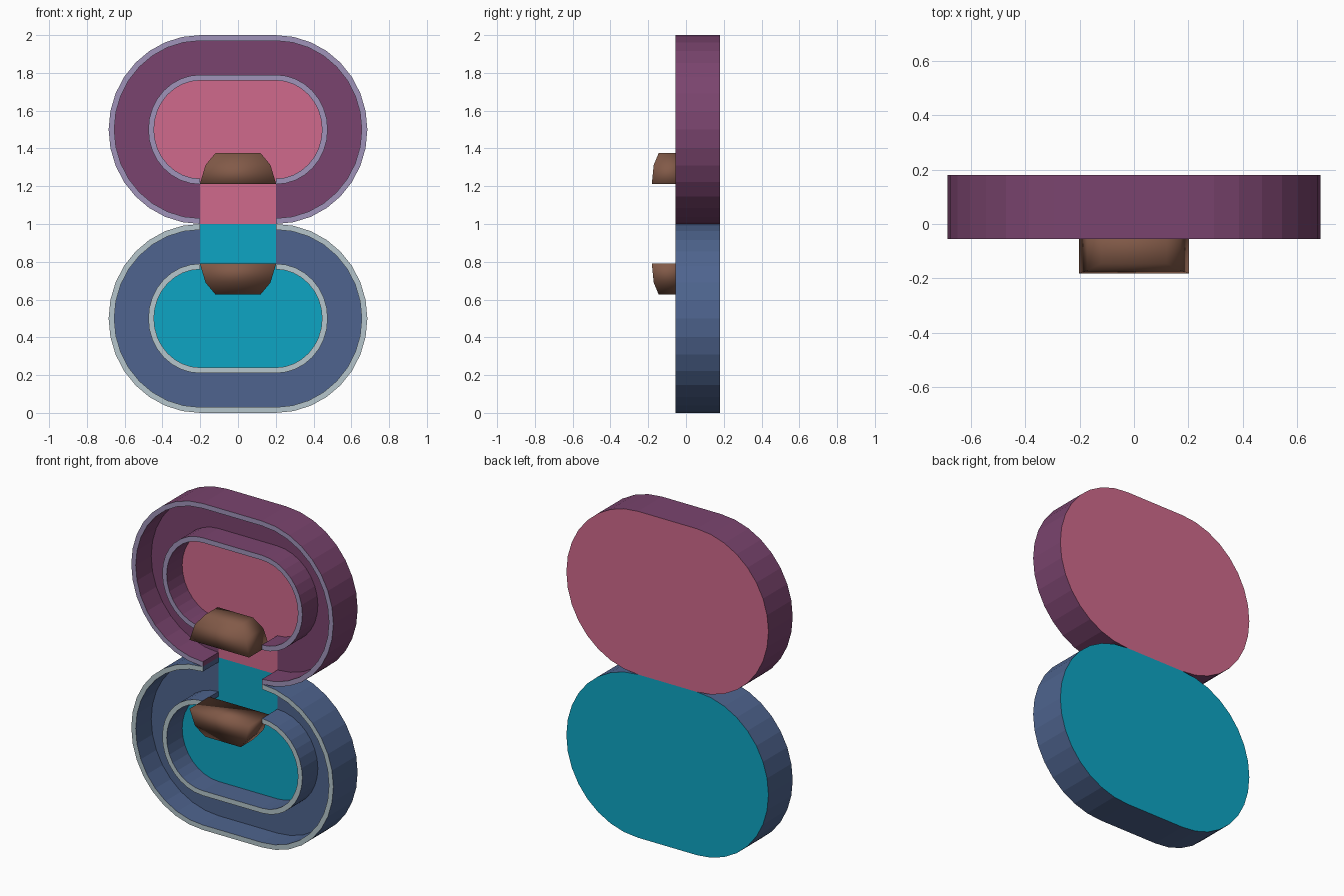
import bpy, bmesh, math

if "Cube" in bpy.data.objects:
    bpy.data.objects.remove(bpy.data.objects["Cube"])


def material(name, r, g, b):
    lin = [((c / 255 + 0.055) / 1.055) ** 2.4 if c > 10 else c / 255 / 12.92 for c in (r, g, b)]
    m = bpy.data.materials.new(name)
    m.diffuse_color = (*lin, 1)
    m.use_nodes = True
    m.node_tree.nodes["Principled BSDF"].inputs["Base Color"].default_value = m.diffuse_color
    return m


pink = material("pink", 208, 106, 140)
cyan = material("cyan", 13, 165, 196)
purple = material("purple", 122, 68, 110)
blue = material("slate_blue", 78, 100, 142)
lilac = material("lilac", 160, 148, 186)
grey = material("pale_grey", 182, 198, 204)
brown = material("brown", 130, 90, 72)

FRONT, FLOOR, BACK = -0.055, 0.095, 0.18
# end radii (x, z) of the four stadium outlines, outside to inside
RINGS = [(0.485, 0.5), (0.455, 0.47), (0.275, 0.29), (0.245, 0.26)]
# wall cross-section: (outline, y)
PROFILE = [(0, BACK), (0, FLOOR), (0, FRONT), (1, FRONT), (1, FLOOR),
           (2, FLOOR), (2, FRONT), (3, FRONT), (3, FLOOR)]
FLAT, WALL, RIM = 0, 1, 2


def finish(bm, name, mats):
    bmesh.ops.recalc_face_normals(bm, faces=bm.faces[:])
    me = bpy.data.meshes.new(name)
    bm.to_mesh(me)
    bm.free()
    for m in mats:
        me.materials.append(m)
    ob = bpy.data.objects.new(name, me)
    bpy.context.collection.objects.link(ob)
    return ob


def tray(name, zc, flip, mats, n=16):
    """Oval tray with a ring channel; the notch is on its lower side (upper if flipped)."""
    bm = bmesh.new()
    s = -1 if flip else 1
    angles = [(-0.2, -math.pi / 2 - math.pi * i / n) for i in range(n + 1)]
    angles += [(0.2, math.pi / 2 - math.pi * i / n) for i in range(n + 1)]
    cols = [[bm.verts.new((cx + RINGS[k][0] * math.cos(a), y, zc + s * RINGS[k][1] * math.sin(a)))
             for k, y in PROFILE] for cx, a in angles]

    def face(verts, mat):
        bm.faces.new(verts).material_index = mat

    # walls, rims and channel swept round the oval
    seg_mats = [WALL, WALL, RIM, WALL, WALL, WALL, RIM, WALL]
    for c, d in zip(cols, cols[1:]):
        for j, m in enumerate(seg_mats):
            face((c[j], c[j + 1], d[j + 1], d[j]), m)
    # notch floor and wall ends
    a, b = cols[-1], cols[0]
    for i, j, m in [(0, 1, WALL), (1, 4, FLAT), (4, 5, FLAT), (5, 8, FLAT)]:
        face((a[i], a[j], b[j], b[i]), m)
    for c in (a, b):
        face((c[1], c[2], c[3], c[4]), WALL)
        face((c[5], c[6], c[7], c[8]), WALL)
    # back and inner floor
    face([c[0] for c in cols], FLAT)
    face([c[8] for c in cols], FLAT)
    return finish(bm, name, mats)


def block(name, z0, s):
    """Tapered lozenge half, wide end at z0, narrowing in direction s."""
    bm = bmesh.new()
    levels = [(0, 0.202, 0.096), (0.1, 0.172, 0.086), (0.163, 0.12, 0.06)]
    loops = [[bm.verts.new((sx * hx, -0.085 + sy * hy, z0 + s * h))
              for sx, sy in ((-1, -1), (1, -1), (1, 1), (-1, 1))] for h, hx, hy in levels]
    for p, q in zip(loops, loops[1:]):
        for i in range(4):
            k = (i + 1) % 4
            bm.faces.new((p[i], p[k], q[k], q[i]))
    bm.faces.new(loops[0])
    bm.faces.new(loops[-1])
    for f in bm.faces:
        f.smooth = True
    return finish(bm, name, [brown])


tray("upper_tray", 1.5, False, [pink, purple, lilac])
tray("lower_tray", 0.5, True, [cyan, blue, grey])
block("upper_block", 1.212, 1)
block("lower_block", 0.79, -1)
